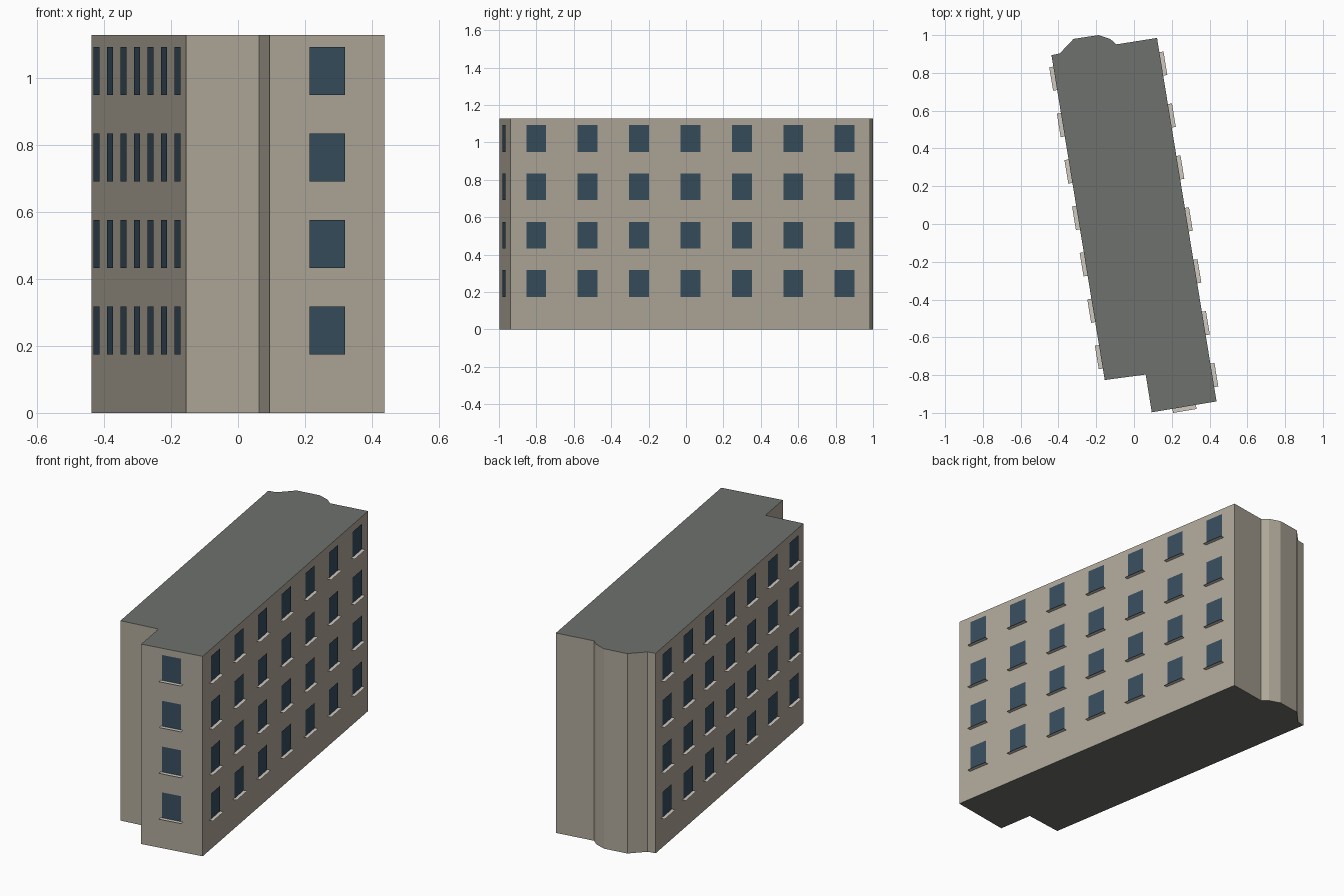
import bpy, bmesh
from mathutils import Vector

if "Cube" in bpy.data.objects:
    bpy.data.objects.remove(bpy.data.objects["Cube"])

H = 1.127
UP = Vector((0, 0, 1))


def material(name, rgb):
    m = bpy.data.materials.new(name)
    m.diffuse_color = (*rgb, 1)
    m.use_nodes = True
    m.node_tree.nodes["Principled BSDF"].inputs["Base Color"].default_value = m.diffuse_color
    return m


WALL = material("wall_plaster", (0.43, 0.39, 0.32))
ROOF = material("roof_grey", (0.155, 0.165, 0.15))
GLASS = material("window_glass", (0.038, 0.075, 0.11))
SILL = material("sill_stone", (0.62, 0.58, 0.52))


def make_object(name, bm, *mats):
    me = bpy.data.meshes.new(name)
    bm.to_mesh(me)
    bm.free()
    for m in mats:
        me.materials.append(m)
    ob = bpy.data.objects.new(name, me)
    bpy.context.collection.objects.link(ob)
    return ob


# Footprint, counter-clockwise: left front, step, front wing, back wall, bay
FOOTPRINT = [
    (-0.155, -0.826), (0.062, -0.797), (0.094, -0.997), (0.437, -0.939),
    (0.122, 0.985), (-0.093, 0.951), (-0.125, 0.979), (-0.188, 1.0),
    (-0.320, 0.980), (-0.393, 0.903), (-0.437, 0.894),
]

# Building body extruded from the footprint
bm = bmesh.new()
base = bm.faces.new([bm.verts.new((x, y, 0)) for x, y in FOOTPRINT])
top = bmesh.ops.extrude_face_region(bm, geom=[base], use_keep_orig=True)
bmesh.ops.translate(bm, vec=(0, 0, H),
                    verts=[g for g in top["geom"] if isinstance(g, bmesh.types.BMVert)])
bmesh.ops.recalc_face_normals(bm, faces=bm.faces)
for f in bm.faces:
    f.material_index = 1 if abs(f.normal.z) > 0.5 else 0
make_object("building_body", bm, WALL, ROOF)


# Evenly spaced window panes and flat sills along one wall
def window_wall(name, start, end, columns):
    a, b = Vector((*start, 0)), Vector((*end, 0))
    along = (b - a).normalized()
    out = along.cross(UP)
    panes, sills = bmesh.new(), bmesh.new()

    def quad(target, origin, u, v):
        target.faces.new([target.verts.new(p) for p in
                          (origin, origin + u, origin + u + v, origin + v)])

    for row in range(4):
        z = 0.174 + row * 0.2583
        for col in range(columns):
            c = a.lerp(b, (col + 0.5) / columns) + UP * z
            quad(panes, c - along * 0.054 + out * 0.005, along * 0.108, UP * 0.143)
            quad(sills, c - along * 0.063 + out * 0.022 - UP * 0.003,
                 along * 0.126, -out * 0.022)
    make_object(name + "_windows", panes, GLASS)
    make_object(name + "_sills", sills, SILL)


window_wall("right", FOOTPRINT[3], FOOTPRINT[4], 7)
window_wall("left", FOOTPRINT[10], FOOTPRINT[0], 7)
window_wall("front", FOOTPRINT[2], FOOTPRINT[3], 1)
